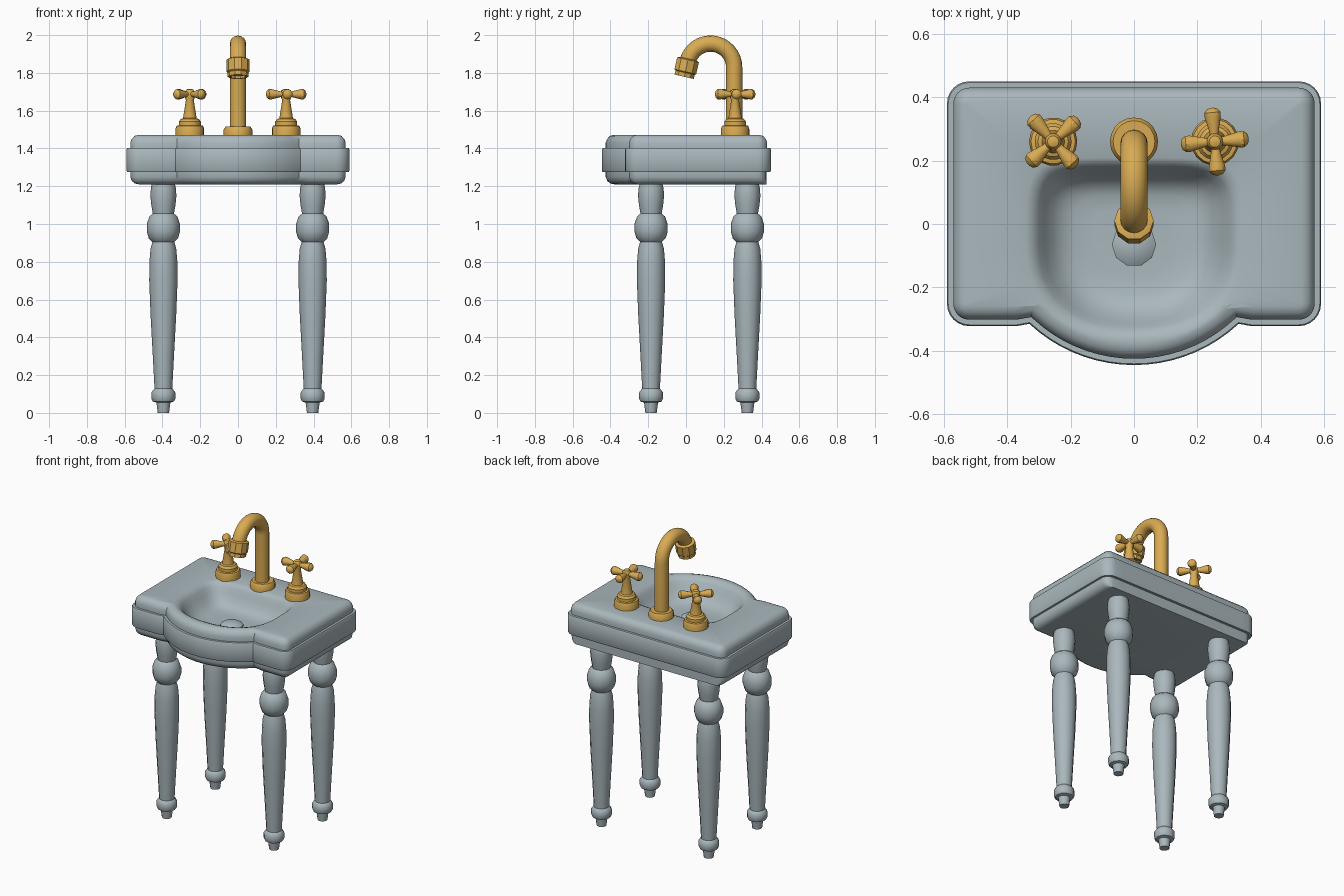
import bpy, bmesh, math
from mathutils import Matrix, Vector

if "Cube" in bpy.data.objects:
    bpy.data.objects.remove(bpy.data.objects["Cube"])


def material(name, rgb):
    m = bpy.data.materials.new(name)
    m.diffuse_color = (*rgb, 1)
    m.use_nodes = True
    m.node_tree.nodes["Principled BSDF"].inputs["Base Color"].default_value = m.diffuse_color
    return m


PORCELAIN = material("blue grey porcelain", (0.40, 0.475, 0.505))
BRASS = material("polished brass", (0.70, 0.41, 0.085))


def finish(bm, name, mat, angle=35):
    bmesh.ops.recalc_face_normals(bm, faces=bm.faces)
    mesh = bpy.data.meshes.new(name)
    bm.to_mesh(mesh)
    bm.free()
    mesh.materials.append(mat)
    ob = bpy.data.objects.new(name, mesh)
    bpy.context.collection.objects.link(ob)
    bpy.ops.object.select_all(action='DESELECT')
    ob.select_set(True)
    bpy.context.view_layer.objects.active = ob
    bpy.ops.object.shade_smooth_by_angle(angle=math.radians(angle))
    return ob


def skin(bm, loops):
    """Join equal-length point loops with quads and cap both ends."""
    rings = [[bm.verts.new(p) for p in loop] for loop in loops]
    n = len(rings[0])
    for a, b in zip(rings, rings[1:]):
        for i in range(n):
            j = (i + 1) % n
            bm.faces.new((a[i], a[j], b[j], b[i]))
    bm.faces.new(rings[0][::-1])
    bm.faces.new(rings[-1])


def lathe(bm, profile, matrix, sides):
    """Revolve (radius, height) pairs around local z."""
    skin(bm, [[matrix @ Vector((r * math.cos(2 * math.pi * i / sides),
                                r * math.sin(2 * math.pi * i / sides), z))
               for i in range(sides)] for r, z in profile])


# --- Basin: slab with bowed front, stepped edge and sunken bowl ---
def arc(cx, cy, r, a0, a1, n):
    return [Vector((cx + r * math.cos(math.radians(a0 + (a1 - a0) * i / n)),
                    cy + r * math.sin(math.radians(a0 + (a1 - a0) * i / n)))) for i in range(n + 1)]


bow = arc(0, 0.039, 0.484, 227, 313, 18)
corners = (bow + [Vector((0.37, -0.322))] + arc(0.52, -0.252, 0.07, -90, 0, 6)
           + arc(0.52, 0.38, 0.07, 0, 90, 6) + arc(-0.52, 0.38, 0.07, 90, 180, 6)
           + arc(-0.52, -0.252, 0.07, 180, 270, 6) + [Vector((-0.37, -0.322))])
outline = []
for i, p in enumerate(corners):          # split the long straight edges
    q = corners[(i + 1) % len(corners)]
    k = max(1, int((q - p).length / 0.06))
    outline += [p.lerp(q, t / k) for t in range(k)]


def inset(d):
    out = []
    for i, p in enumerate(outline):
        e0 = (p - outline[i - 1]).normalized()
        e1 = (outline[(i + 1) % len(outline)] - p).normalized()
        n0, n1 = Vector((-e0.y, e0.x)), Vector((-e1.y, e1.x))
        out.append(p + (n0 + n1) * (d / (1 + n0.dot(n1))))
    return out


def slab_loop(d, z, flat_back=False):
    pts = inset(d)
    if flat_back:                        # underside keeps a straight back
        top = max(p.y for p in pts)
        pts = [Vector((p.x, p.y + max(0, (p.y - 0.3) / (top - 0.3)) * (0.425 - top))) for p in pts]
    return [(p.x, p.y, z) for p in pts]


def bowl_loop(s, z):
    loop = []
    for p in outline:
        a = math.atan2(p.y + 0.05, p.x)
        c, sn = math.cos(a), math.sin(a)
        b, n = (0.235, 5) if sn > 0 else (0.285, 2.4)
        r = s * (abs(c / 0.31) ** n + abs(sn / b) ** n) ** (-1 / n)
        loop.append((r * c, -0.05 + r * sn, z))
    return loop


bm = bmesh.new()
skin(bm, [slab_loop(d, z, True) for d, z in
          ((0.065, 1.21), (0.045, 1.214), (0.028, 1.228), (0.02, 1.25), (0.02, 1.278))]
     + [slab_loop(d, z) for d, z in
        ((0.004, 1.275), (0, 1.282), (0, 1.395), (0.004, 1.402), (0.02, 1.402),
         (0.02, 1.43), (0.027, 1.45), (0.042, 1.466), (0.062, 1.472))]
     + [bowl_loop(s, z) for s, z in
        ((1.10, 1.472), (1.03, 1.465), (0.97, 1.445), (0.91, 1.415), (0.82, 1.375),
         (0.72, 1.35), (0.60, 1.337), (0.4, 1.333))])
finish(bm, "basin", PORCELAIN)

# --- Drain plug ---
bm = bmesh.new()
lathe(bm, [(0.07, 1.325), (0.07, 1.342), (0.048, 1.356), (0.015, 1.361)],
      Matrix.Translation((0, -0.065, 0)), 10)
finish(bm, "drain_plug", PORCELAIN)

# --- Turned legs ---
leg = [(0.03, 0), (0.037, 0.055), (0.056, 0.06), (0.063, 0.075), (0.063, 0.108), (0.053, 0.122),
       (0.047, 0.128), (0.056, 0.30), (0.068, 0.52), (0.075, 0.70), (0.074, 0.80), (0.068, 0.87),
       (0.058, 0.905), (0.078, 0.925), (0.088, 0.96), (0.088, 1.0), (0.074, 1.04), (0.056, 1.055),
       (0.064, 1.10), (0.069, 1.15), (0.066, 1.19), (0.060, 1.215)]
for side, x in (("left", -0.395), ("right", 0.395)):
    for end, y in (("front", -0.185), ("back", 0.325)):
        bm = bmesh.new()
        lathe(bm, leg, Matrix.Translation((x, y, 0)), 12)
        finish(bm, f"{end}_{side}_leg", PORCELAIN, 40)

# --- Spout: base, bent pipe and nozzle ---
bm = bmesh.new()
lathe(bm, [(0.076, 1.465), (0.076, 1.50), (0.066, 1.515), (0.04, 1.515)],
      Matrix.Translation((0, 0.26, 0)), 20)
finish(bm, "spout_base", BRASS)

path = [(0.255, 1.5, 0)] + [(0.13 + 0.125 * math.cos(math.radians(a)),
                             1.83 + 0.125 * math.sin(math.radians(a)), math.radians(a))
                            for a in [167 * i / 16 for i in range(17)]]
loops = []
for y, z, a in path:
    loops.append([(0.043 * math.cos(t), y + 0.043 * math.sin(t) * math.cos(a),
                   z + 0.043 * math.sin(t) * math.sin(a))
                  for t in [2 * math.pi * i / 16 for i in range(16)]])
bm = bmesh.new()
skin(bm, loops)
finish(bm, "spout_pipe", BRASS)

aim = Vector((0, -0.22, -0.975)).to_track_quat('Z', 'Y').to_matrix().to_4x4()
bm = bmesh.new()
lathe(bm, [(0.045, 0), (0.062, 0.006), (0.062, 0.07), (0.055, 0.076), (0.055, 0.098),
           (0.042, 0.098), (0.042, 0.085)], Matrix.Translation((0, 0.012, 1.875)) @ aim, 10)
finish(bm, "spout_nozzle", BRASS)

# --- Cross handles ---
arm = [(0.014, 0), (0.015, 0.03), (0.027, 0.078), (0.027, 0.092), (0.018, 0.103), (0.006, 0.107)]
for side, x, turn in (("left", -0.255, 42), ("right", 0.255, 5)):
    bm = bmesh.new()
    lathe(bm, [(0.076, 1.465), (0.076, 1.505), (0.07, 1.52), (0.058, 1.522), (0.058, 1.542),
               (0.048, 1.556), (0.036, 1.56), (0.021, 1.655), (0.026, 1.67), (0.026, 1.70),
               (0.018, 1.712), (0.006, 1.716)], Matrix.Translation((x, 0.26, 0)), 18)
    for k in range(4):
        m = (Matrix.Translation((x, 0.26, 1.687)) @ Matrix.Rotation(math.radians(turn + 90 * k), 4, 'Z')
             @ Matrix.Rotation(math.pi / 2, 4, 'Y'))
        lathe(bm, arm, m, 10)
    finish(bm, f"{side}_tap_handle", BRASS)
